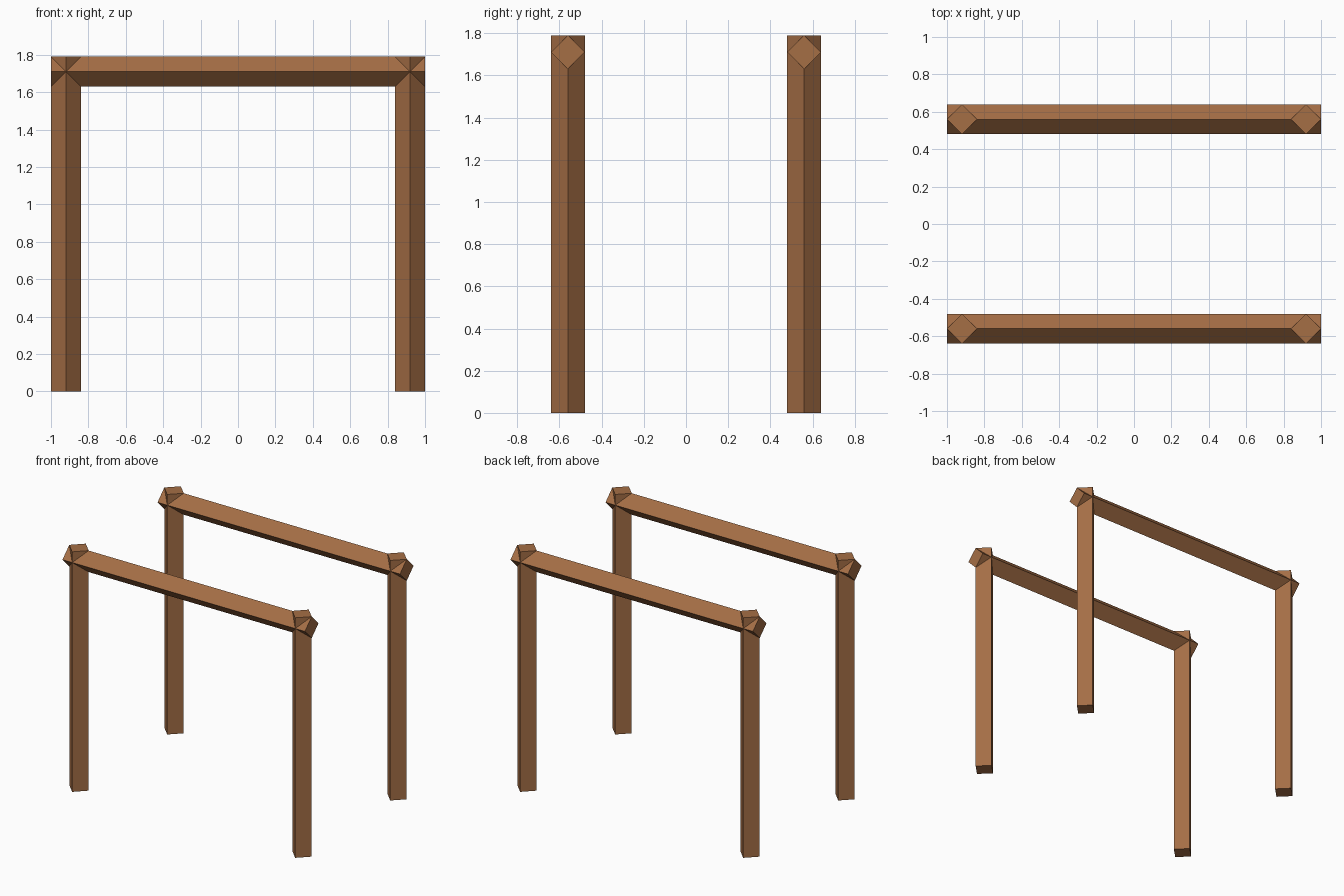
import bpy
import math

cube = bpy.data.objects.get("Cube")
if cube:
    bpy.data.objects.remove(cube, do_unlink=True)

RADIUS = 0.08          # half diagonal of the timber section
HEIGHT = 1.79
POST_X = 1 - RADIUS
FRAME_Y = 0.56

# Timber colour
wood = bpy.data.materials.new("brown wood")
wood.use_nodes = True
colour = (0.376, 0.156, 0.06, 1)
wood.diffuse_color = colour
wood.node_tree.nodes["Principled BSDF"].inputs["Base Color"].default_value = colour


def timber(name, length, location, rotation=(0, 0, 0)):
    """Square timber turned on edge, so its section is a diamond."""
    bpy.ops.mesh.primitive_cylinder_add(
        vertices=4, radius=RADIUS, depth=length, location=location, rotation=rotation)
    obj = bpy.context.object
    obj.name = name
    obj.data.materials.append(wood)


# Two matching frames, each with two posts and one crossbeam
for end, y in (("front", -FRAME_Y), ("back", FRAME_Y)):
    for side, x in (("left", POST_X), ("right", -POST_X)):
        timber(f"{end}_{side}_post", HEIGHT, (x, y, HEIGHT / 2))
    timber(f"{end}_crossbeam", 2, (0, y, HEIGHT - RADIUS), (0, math.pi / 2, 0))
